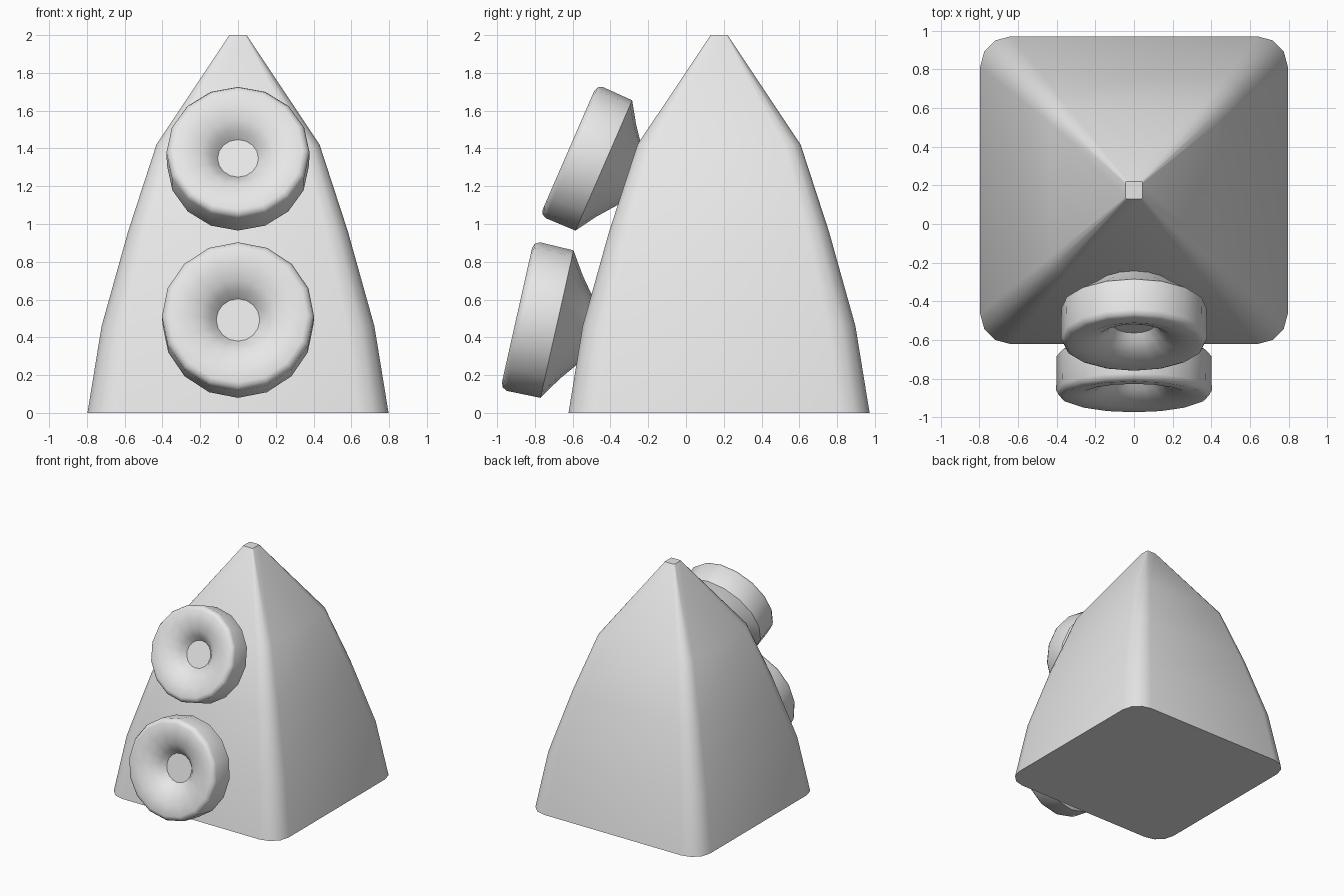
import bpy, bmesh, math
from mathutils import Vector, Matrix

if "Cube" in bpy.data.objects:
    bpy.data.objects.remove(bpy.data.objects["Cube"])

grey = bpy.data.materials.new("light_grey")
grey.diffuse_color = (0.8, 0.8, 0.8, 1)
grey.use_nodes = True
grey.node_tree.nodes["Principled BSDF"].inputs["Base Color"].default_value = grey.diffuse_color


def loft(name, rings, matrix=Matrix()):
    """Skin a stack of equal-length closed rings and cap both ends."""
    bm = bmesh.new()
    loops = [[bm.verts.new(p) for p in ring] for ring in rings]
    n = len(loops[0])
    for a, b in zip(loops, loops[1:]):
        for i in range(n):
            j = (i + 1) % n
            bm.faces.new((a[i], a[j], b[j], b[i]))
    bm.faces.new(loops[0][::-1])
    bm.faces.new(loops[-1])
    bmesh.ops.recalc_face_normals(bm, faces=bm.faces)
    mesh = bpy.data.meshes.new(name)
    bm.to_mesh(mesh)
    bm.free()
    mesh.materials.append(grey)
    obj = bpy.data.objects.new(name, mesh)
    obj.matrix_world = matrix
    bpy.context.collection.objects.link(obj)
    bpy.ops.object.select_all(action='DESELECT')
    obj.select_set(True)
    bpy.context.view_layer.objects.active = obj
    bpy.ops.object.shade_smooth_by_angle(angle=math.radians(45))
    return obj


def rounded_square(half, z):
    """Square ring whose corners are arcs of three segments."""
    pts = []
    for k, (sx, sy) in enumerate(((1, 1), (-1, 1), (-1, -1), (1, -1))):
        for s in range(4):
            a = math.radians(90 * k + 30 * s)
            pts.append((half * (0.8 * sx + 0.2 * math.cos(a)),
                        half * (0.8 * sy + 0.2 * math.sin(a)), z))
    return pts


def circle(r, z, n=16):
    return [(r * math.cos(2 * math.pi * i / n), r * math.sin(2 * math.pi * i / n), z)
            for i in range(n)]


# Tapering tower body: half width at each height
body = [(0.797, 0), (0.722, 0.46), (0.582, 0.96), (0.432, 1.42), (0.045, 2)]
loft("tower_body", [rounded_square(h, z) for h, z in body],
     Matrix.Translation((0, 0.175, 0)))

# Round horn: stem inside the wall, rear cone, rim, flared mouth, centre disc
horn = [(0.12, -0.20), (0.19, -0.147), (0.282, -0.076), (0.40, 0), (0.403, 0.182),
        (0.39, 0.207), (0.365, 0.217), (0.28, 0.211), (0.20, 0.185),
        (0.15, 0.146), (0.115, 0.10)]


def add_horn(name, y, z, axis, scale):
    turn = Vector((0, *axis)).to_track_quat('Z', 'Y').to_matrix().to_4x4()
    loft(name, [circle(r * scale, d * scale) for r, d in horn],
         Matrix.Translation((0, y, z)) @ turn)


add_horn("lower_horn", -0.683, 0.47, (-0.976, 0.219), 1.0)
add_horn("upper_horn", -0.435, 1.31, (-0.917, 0.399), 0.94)
